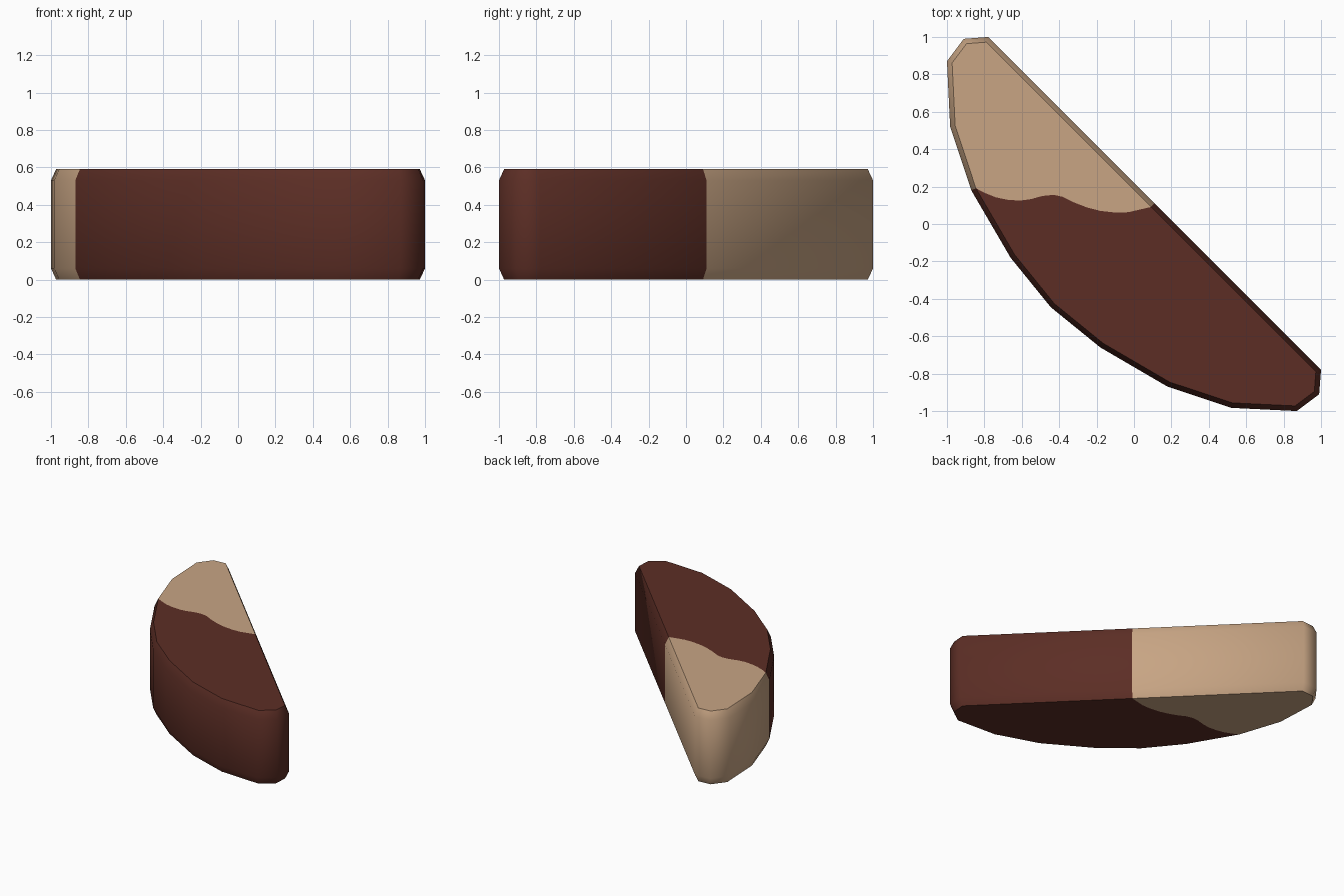
import bpy, bmesh, math
from mathutils import Vector

if "Cube" in bpy.data.objects:
    bpy.data.objects.remove(bpy.data.objects["Cube"])

HEIGHT, BEVEL_H, INSET = 0.59, 0.06, 0.027


def material(name, color):
    m = bpy.data.materials.new(name)
    m.diffuse_color = (*color, 1)
    m.use_nodes = True
    m.node_tree.nodes["Principled BSDF"].inputs["Base Color"].default_value = m.diffuse_color
    return m


# Slice outline seen from above, symmetric across the y = x diagonal
half = [(-0.78, 1.0), (-0.91, 0.99), (-1.0, 0.87), (-0.983, 0.52),
        (-0.87, 0.18), (-0.66, -0.18)]
outline = half + [(-0.445, -0.445)] + [(y, x) for x, y in reversed(half)]
outline.append((0.11, 0.11))            # where the dip line meets the cut face
outer = [Vector(p) for p in outline]
N = len(outer)
LEFT, RIGHT = 4, N - 1                  # outline points on the dip line

# Wavy edge of the chocolate dip, left to right
wave = [(-0.80, 0.167), (-0.74, 0.143), (-0.68, 0.130), (-0.61, 0.125),
        (-0.55, 0.133), (-0.49, 0.150), (-0.43, 0.156), (-0.38, 0.145),
        (-0.32, 0.115), (-0.25, 0.088), (-0.18, 0.070), (-0.10, 0.061),
        (-0.03, 0.063), (0.03, 0.077)]


def inset(pts, d):
    # Mitred inward offset of a counter-clockwise outline
    out = []
    for i, p in enumerate(pts):
        a = (p - pts[i - 1]).normalized()
        b = (pts[(i + 1) % len(pts)] - p).normalized()
        n1, n2 = Vector((-a.y, a.x)), Vector((-b.y, b.x))
        m = (n1 + n2).normalized()
        out.append(p + m * d / m.dot(n1))
    return out


inner = inset(outer, INSET)
bm = bmesh.new()

# Rounded side wall in four rings
levels = [(inner, 0), (outer, BEVEL_H), (outer, HEIGHT - BEVEL_H), (inner, HEIGHT)]
rings = [[bm.verts.new((p.x, p.y, z)) for p in pts] for pts, z in levels]
for lo, hi in zip(rings, rings[1:]):
    for i in range(N):
        j = (i + 1) % N
        f = bm.faces.new((lo[i], lo[j], hi[j], hi[i]))
        f.material_index = 1 if LEFT <= i < RIGHT else 0

# Top and bottom caps, split along the dip line
for ring, z in ((rings[0], 0), (rings[-1], HEIGHT)):
    line = [bm.verts.new((x, y, z)) for x, y in wave]
    dipped = bm.faces.new(ring[LEFT:RIGHT + 1] + line[::-1])
    plain = bm.faces.new([ring[RIGHT]] + ring[:LEFT + 1] + line)
    dipped.material_index = 1
    plain.material_index = 0

bmesh.ops.recalc_face_normals(bm, faces=bm.faces)
mesh = bpy.data.meshes.new("dipped_biscuit")
bm.to_mesh(mesh)
bm.free()
mesh.materials.append(material("baked biscuit", (0.578, 0.376, 0.231)))
mesh.materials.append(material("dark chocolate", (0.107, 0.027, 0.0185)))
biscuit = bpy.data.objects.new("dipped_biscuit", mesh)
bpy.context.collection.objects.link(biscuit)
bpy.context.view_layer.objects.active = biscuit
biscuit.select_set(True)
bpy.ops.object.shade_smooth_by_angle(angle=math.radians(50))
